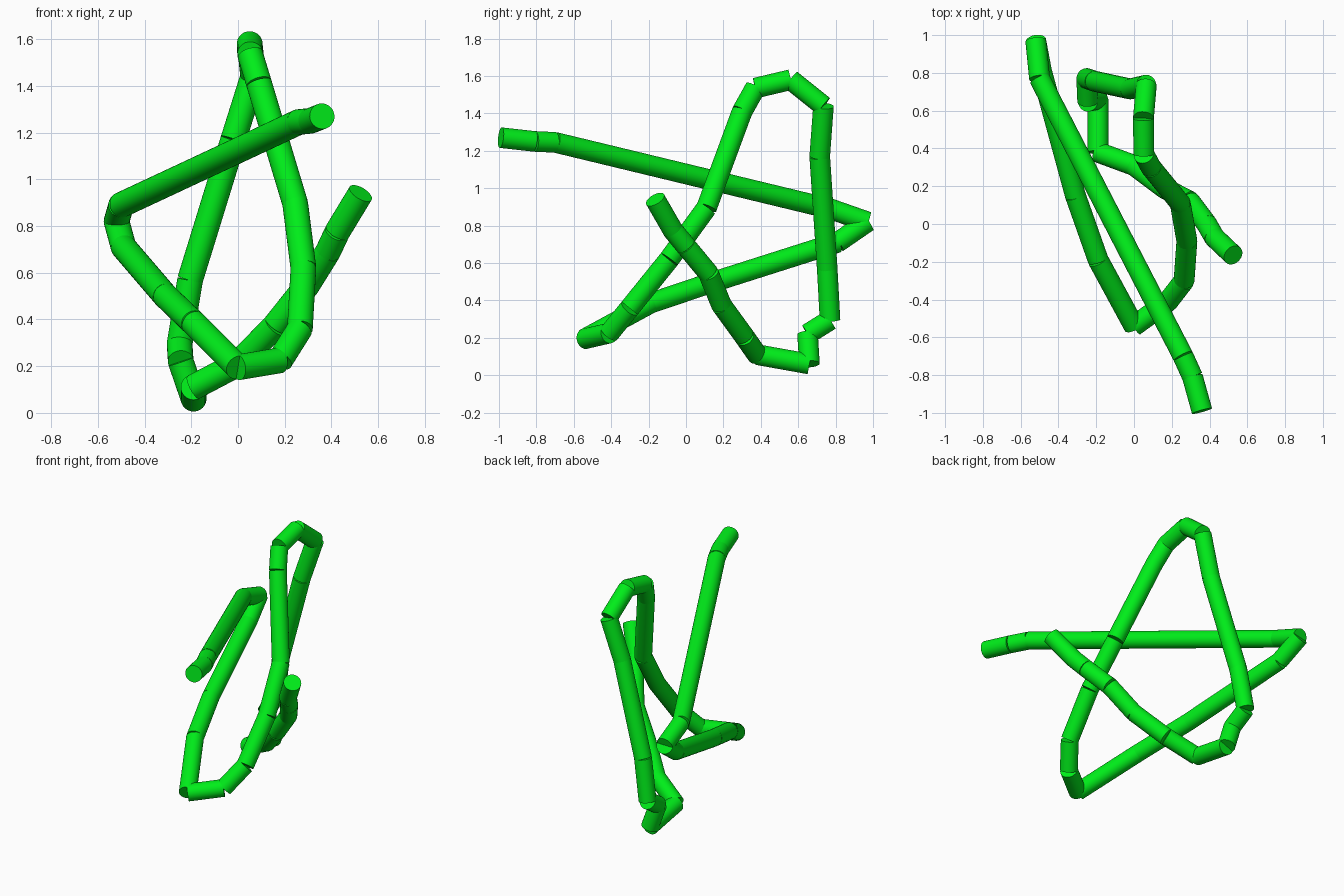
import bpy
from mathutils import Vector

R = 0.055  # tube radius

mat = bpy.data.materials.new("green")
mat.diffuse_color = (0.0, 0.85, 0.01, 1)

# Centre line of the winding rope-like path
path = [
    (0.36, -0.99, 1.27), (0.31, -0.81, 1.25), (0.26, -0.70, 1.245),
    (-0.50, 0.77, 0.89), (-0.52, 0.97, 0.82), (-0.49, 0.81, 0.71),
    (-0.31, 0.15, 0.50), (-0.19, -0.19, 0.385), (0.0, -0.54, 0.195),
    (0.18, -0.41, 0.225), (0.265, -0.30, 0.36), (0.28, -0.09, 0.62),
    (0.245, 0.11, 0.895), (0.09, 0.30, 1.41), (0.052, 0.37, 1.535),
    (0.05, 0.56, 1.58), (0.065, 0.735, 1.44), (-0.02, 0.715, 1.17),
    (-0.205, 0.755, 0.57), (-0.25, 0.77, 0.295), (-0.245, 0.65, 0.22),
    (-0.19, 0.66, 0.06), (-0.19, 0.38, 0.11), (0.0, 0.31, 0.21),
    (0.16, 0.19, 0.375), (0.295, 0.12, 0.545), (0.385, 0.0, 0.69),
    (0.425, -0.07, 0.775), (0.525, -0.165, 0.94),
]

# One straight capped tube between each pair of neighbouring points
for i, (a, b) in enumerate(zip(path, path[1:])):
    a, b = Vector(a), Vector(b)
    d = b - a
    bpy.ops.mesh.primitive_cylinder_add(vertices=32, radius=R, depth=d.length,
                                        location=(a + b) / 2)
    tube = bpy.context.object
    tube.name = f"tube_segment_{i + 1:02d}"
    tube.rotation_euler = d.to_track_quat('Z', 'Y').to_euler()
    tube.data.materials.append(mat)
    bpy.ops.object.shade_smooth_by_angle()
